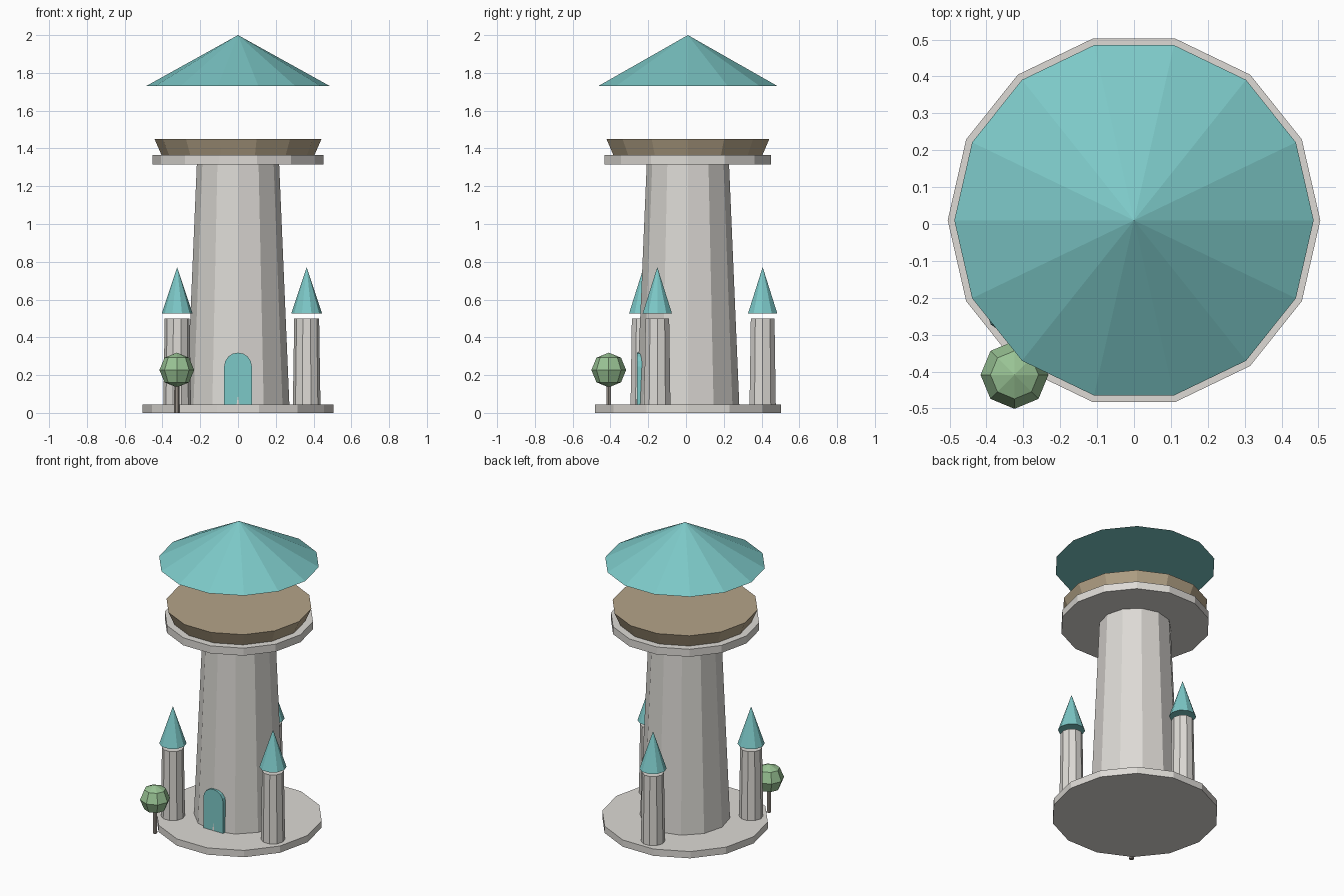
import bpy, bmesh, math
from mathutils import Matrix

if "Cube" in bpy.data.objects:
    bpy.data.objects.remove(bpy.data.objects["Cube"])

CY = 0.01  # tower axis sits slightly behind the origin


def material(name, rgb):
    m = bpy.data.materials.new(name)
    lin = [((c / 255 + 0.055) / 1.055) ** 2.4 for c in rgb]
    m.diffuse_color = (*lin, 1)
    m.use_nodes = True
    m.node_tree.nodes["Principled BSDF"].inputs["Base Color"].default_value = m.diffuse_color
    return m


stone = material("pale_stone", (221, 218, 213))
teal = material("teal", (124, 200, 199))
wood = material("tan_wood", (181, 164, 136))
leaf = material("leaf_green", (153, 195, 148))
bark = material("grey_bark", (152, 144, 136))


def finish(name, bm, mat):
    bmesh.ops.recalc_face_normals(bm, faces=bm.faces)
    me = bpy.data.meshes.new(name)
    bm.to_mesh(me)
    bm.free()
    me.materials.append(mat)
    ob = bpy.data.objects.new(name, me)
    bpy.context.collection.objects.link(ob)
    return ob


def frustum(name, mat, sides, r1, r2, z1, z2, x=0, y=CY):
    """Capped cone section with one corner pointing along +x."""
    bm = bmesh.new()
    place = Matrix.Translation((x, y, (z1 + z2) / 2)) @ Matrix.Rotation(math.pi / 2, 4, 'Z')
    bmesh.ops.create_cone(bm, cap_ends=True, cap_tris=False, segments=sides,
                          radius1=r1, radius2=r2, depth=z2 - z1, matrix=place)
    bmesh.ops.remove_doubles(bm, verts=bm.verts, dist=1e-5)
    return finish(name, bm, mat)


# Main tower
frustum("base_disc", stone, 14, 0.505, 0.505, 0, 0.045)
frustum("tower_shaft", stone, 12, 0.272, 0.218, 0.045, 1.315)
frustum("gallery_ring", stone, 14, 0.452, 0.452, 1.315, 1.365)
frustum("gallery_deck", wood, 14, 0.405, 0.442, 1.365, 1.45)
frustum("main_roof", teal, 14, 0.487, 0, 1.73, 2.0)

# Three small turrets, evenly spaced around the base
for i, deg in enumerate((-24, 96, 216), 1):
    a = math.radians(deg)
    x, y = 0.398 * math.cos(a), CY + 0.398 * math.sin(a)
    frustum(f"turret_shaft_{i}", stone, 10, 0.073, 0.066, 0.045, 0.5, x, y)
    frustum(f"turret_roof_{i}", teal, 10, 0.082, 0, 0.525, 0.772, x, y)

# Arched door
bm = bmesh.new()
outline = [(-0.073, 0.045), (0.073, 0.045)]
outline += [(0.073 * math.cos(math.pi * k / 8), 0.246 + 0.073 * math.sin(math.pi * k / 8))
            for k in range(9)]
face = bm.faces.new([bm.verts.new((px, -0.26, pz)) for px, pz in outline])
ext = bmesh.ops.extrude_face_region(bm, geom=[face], use_keep_orig=True)
back = [v for v in ext["geom"] if isinstance(v, bmesh.types.BMVert)]
bmesh.ops.translate(bm, verts=back, vec=(0, 0.04, 0))
finish("door", bm, teal)

# Tree
TX, TY = -0.324, -0.409
frustum("tree_trunk", bark, 6, 0.015, 0.013, 0, 0.16, TX, TY)
bm = bmesh.new()
bmesh.ops.create_uvsphere(bm, u_segments=8, v_segments=4, radius=0.092,
                          matrix=Matrix.Translation((TX, TY, 0.227)))
finish("tree_crown", bm, leaf)
